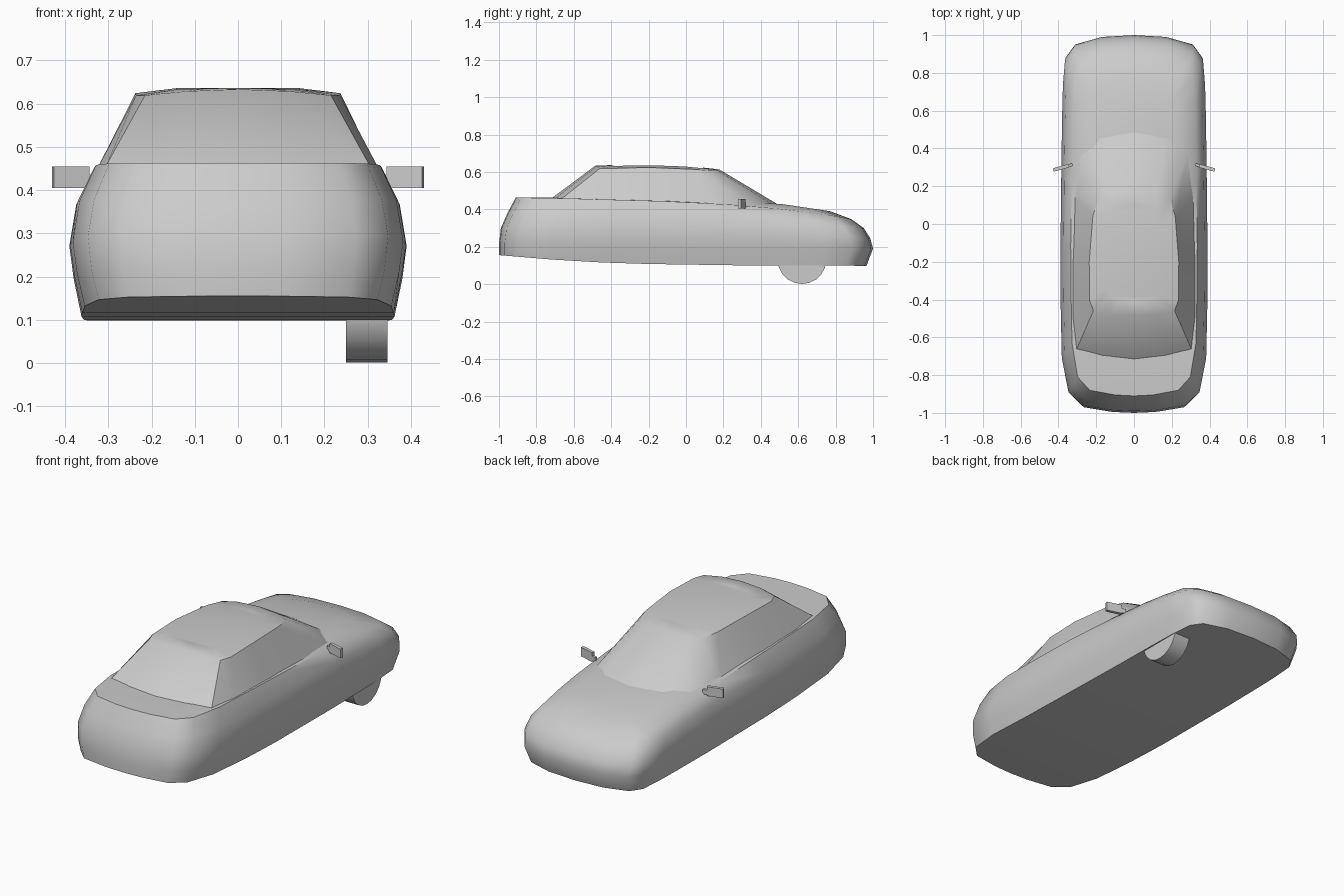
import bpy, bmesh, math
from mathutils import Matrix, Vector

if "Cube" in bpy.data.objects:
    bpy.data.objects.remove(bpy.data.objects["Cube"])


def interp(pts, t):
    if t <= pts[0][0]:
        return pts[0][1]
    for (a, za), (b, zb) in zip(pts, pts[1:]):
        if t <= b:
            return za + (zb - za) * (t - a) / (b - a)
    return pts[-1][1]


def finish(name, bm, angle=40):
    bmesh.ops.recalc_face_normals(bm, faces=bm.faces)
    me = bpy.data.meshes.new(name)
    bm.to_mesh(me)
    bm.free()
    ob = bpy.data.objects.new(name, me)
    bpy.context.collection.objects.link(ob)
    bpy.ops.object.select_all(action='DESELECT')
    ob.select_set(True)
    bpy.context.view_layer.objects.active = ob
    bpy.ops.object.shade_smooth_by_angle(angle=math.radians(angle))
    return ob


def loft(name, half_rings, angle):
    """Stack mirrored half outlines (nose to tail) and cap both ends across x."""
    bm = bmesh.new()
    rings = []
    for half in half_rings:
        right = [bm.verts.new(p) for p in half]
        left = [bm.verts.new((-x, y, z)) for x, y, z in half[1:-1]]
        rings.append(right + left[::-1])
    n = len(rings[0])
    for a, b in zip(rings, rings[1:]):
        for i in range(n):
            j = (i + 1) % n
            bm.faces.new((a[i], a[j], b[j], b[i]))
    for r in (rings[0], rings[-1]):
        for i in range(n // 2):
            quad = [r[i], r[i + 1], r[-i - 1], r[-i % n]]
            bm.faces.new(list(dict.fromkeys(quad)))
    return finish(name, bm, angle)


# Plan outline: width fraction, distance back from nose / forward from tail
NOSE = [(0, 0), (.45, -.01), (.82, -.05), (.935, -.11), (.965, -.25), (.975, -.4), (.985, -.65)]
TAIL = [(1, .8), (.995, .55), (.98, .28), (.89, .1), (.7, .03), (.3, .005), (0, 0)]


def outline(tail, nose, width, zs):
    pts = [(f * width, nose + d) for f, d in NOSE] + [(f * width, tail + d) for f, d in TAIL]
    return [(x, y, interp(zs, y)) for x, y in pts]


# Lower body with bonnet and boot deck
loft("car_body", [
    outline(-1, .965, .362, [(-1, .155), (-.7, .13), (-.35, .11), (.3, .1), (1, .098)]),
    outline(-1, 1, .38, [(-1, .215), (0, .19), (1, .19)]),
    outline(-.99, .985, .39, [(-1, .3), (-.6, .275), (.3, .265), (1, .245)]),
    outline(-.955, .95, .374, [(-1, .38), (.3, .36), (.7, .33), (.95, .3)]),
    outline(-.91, .885, .335, [(-.91, .463), (-.7, .46), (0, .44), (.4, .415), (.76, .37), (.885, .347)]),
    outline(-.89, .77, .22, [(-.9, .463), (-.7, .463), (.2, .445), (.48, .433), (.77, .39)]),
], 50)

# Cabin: windscreen, side glass, rear window and roof
BASE = [(0, .485), (.18, .46), (.285, .37), (.32, .15), (.331, -.2), (.327, -.5),
        (.305, -.665), (.17, -.7), (0, -.72)]
ROOF = [(0, .178), (.12, .168), (.19, .14), (.218, .04), (.237, -.2), (.236, -.4),
        (.215, -.46), (.12, -.48), (0, -.485)]
base_z = [(-.7, .458), (-.2, .43), (.3, .41), (.485, .43)]
roof_z = [(-.48, .633), (-.3, .641), (-.08, .643), (.18, .613)]
crown = lambda x: .018 * (x / .237) ** 2
roof = [(x, y, interp(roof_z, y) - crown(x)) for x, y in ROOF]
inner = [(x * .6, -.15 + (y + .15) * .75) for x, y in ROOF]
loft("cabin", [
    [(x, y, interp(base_z, y)) for x, y in BASE],
    roof,
    [(x, y, interp(roof_z, y) - crown(x)) for x, y in inner],
], 40)


def box(bm, centre, size, turn):
    m = (Matrix.Translation(Vector(centre)) @ Matrix.Rotation(turn, 4, 'Z')
         @ Matrix.Diagonal((*size, 1)))
    return bmesh.ops.create_cube(bm, size=1, matrix=m)


# Door mirrors with short stalks
for side, label in ((1, "right"), (-1, "left")):
    bm = bmesh.new()
    box(bm, (side * .387, .297, .43), (.085, .018, .05), -side * .27)
    box(bm, (side * .338, .311, .423), (.03, .014, .026), -side * .27)
    finish(label + "_mirror", bm, 30)

# Single front wheel
bm = bmesh.new()
bmesh.ops.create_cone(bm, cap_ends=True, segments=20, radius1=.13, radius2=.13, depth=.096,
                      matrix=Matrix.Translation((.298, .62, .131)) @ Matrix.Rotation(math.pi / 2, 4, 'Y'))
finish("front_wheel", bm, 30)
